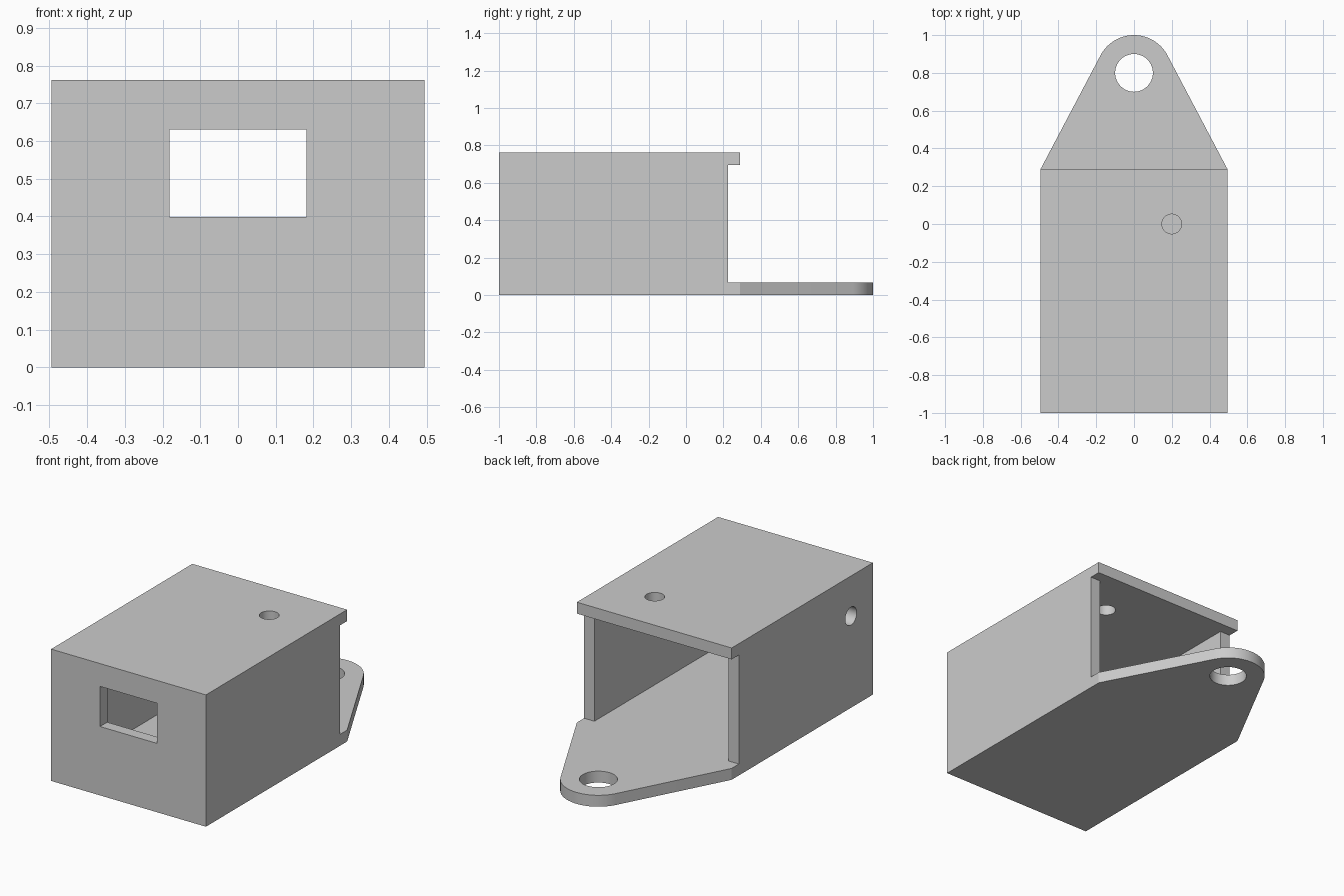
import bpy, bmesh, math
from mathutils import Matrix, Vector

cube = bpy.data.objects.get("Cube")
if cube:
    bpy.data.objects.remove(cube, do_unlink=True)

WALL = 0.066                  # thickness of every panel
HALF, HEIGHT = 0.495, 0.762   # half width and height of the box
FRONT, BACK = -1.0, 0.29      # box ends
EAR_Y, EAR_R = 0.8, 0.2       # rounded end of the mounting tab

grey = bpy.data.materials.new("plain grey")
grey.use_nodes = True
colour = (0.6, 0.6, 0.6, 1)
grey.diffuse_color = colour
grey.node_tree.nodes["Principled BSDF"].inputs["Base Color"].default_value = colour


def prism(name, outline, direction):
    """Extrude a closed 3D outline along a direction."""
    bm = bmesh.new()
    face = bm.faces.new([bm.verts.new(p) for p in outline])
    ext = bmesh.ops.extrude_face_region(bm, geom=[face])
    moved = [g for g in ext["geom"] if isinstance(g, bmesh.types.BMVert)]
    bmesh.ops.translate(bm, verts=moved, vec=Vector(direction))
    bmesh.ops.recalc_face_normals(bm, faces=bm.faces)
    mesh = bpy.data.meshes.new(name)
    bm.to_mesh(mesh)
    bm.free()
    mesh.materials.append(grey)
    obj = bpy.data.objects.new(name, mesh)
    bpy.context.collection.objects.link(obj)
    return obj


def box(name, x, y, z):
    outline = [(x[0], y[0], z[0]), (x[1], y[0], z[0]),
               (x[1], y[1], z[0]), (x[0], y[1], z[0])]
    return prism(name, outline, (0, 0, z[1] - z[0]))


def rod(name, centre, radius, length, axis="Z"):
    turn = Matrix.Rotation(math.pi / 2, 3, "Y") if axis == "X" else Matrix.Identity(3)
    steps = 48
    ring = [Vector(centre) + turn @ Vector((radius * math.cos(math.tau * i / steps),
                                            radius * math.sin(math.tau * i / steps),
                                            -length / 2)) for i in range(steps)]
    return prism(name, ring, turn @ Vector((0, 0, length)))


# Solid block in the plan shape: box with a tapered, rounded tab
dx, dy = HALF, BACK - EAR_Y
start = math.atan2(dy, dx) + math.acos(EAR_R / math.hypot(dx, dy))
arc = [start + (math.pi - 2 * start) * i / 32 for i in range(33)]
plan = [(-HALF, BACK, 0), (-HALF, FRONT, 0), (HALF, FRONT, 0), (HALF, BACK, 0)]
plan += [(EAR_R * math.cos(a), EAR_Y + EAR_R * math.sin(a), 0) for a in arc]
housing = prism("housing", plan, (0, 0, HEIGHT))

# Space above the tab, running in under the roof lip
ceiling = HEIGHT - WALL
clear = [(-1, BACK, 1), (-1, BACK, ceiling), (-1, BACK - WALL, ceiling),
         (-1, BACK - WALL, WALL), (-1, 1.2, WALL), (-1, 1.2, 1)]

cutters = [
    box("cavity_cutter", (WALL - HALF, HALF - WALL), (FRONT + WALL, BACK + 0.1),
        (WALL, ceiling)),
    prism("rear_cutter", clear, (2, 0, 0)),
    box("window_cutter", (-0.182, 0.182), (FRONT - 0.1, FRONT + 0.2), (0.398, 0.63)),
    rod("tab_hole_cutter", (0, EAR_Y, 0), 0.1, 0.4),
    rod("roof_hole_cutter", (0.2, 0, HEIGHT), 0.052, 0.3),
    rod("side_hole_cutter", (-HALF, -0.8, 0.53), 0.052, 0.3, "X"),
]

# Carve the block, then discard the cutters
bpy.context.view_layer.objects.active = housing
housing.select_set(True)
for cutter in cutters:
    mod = housing.modifiers.new(cutter.name, "BOOLEAN")
    mod.operation = "DIFFERENCE"
    mod.solver = "EXACT"
    mod.object = cutter
    bpy.ops.object.modifier_apply(modifier=mod.name)
    bpy.data.objects.remove(cutter, do_unlink=True)

bpy.ops.object.shade_smooth_by_angle(angle=math.radians(25))
